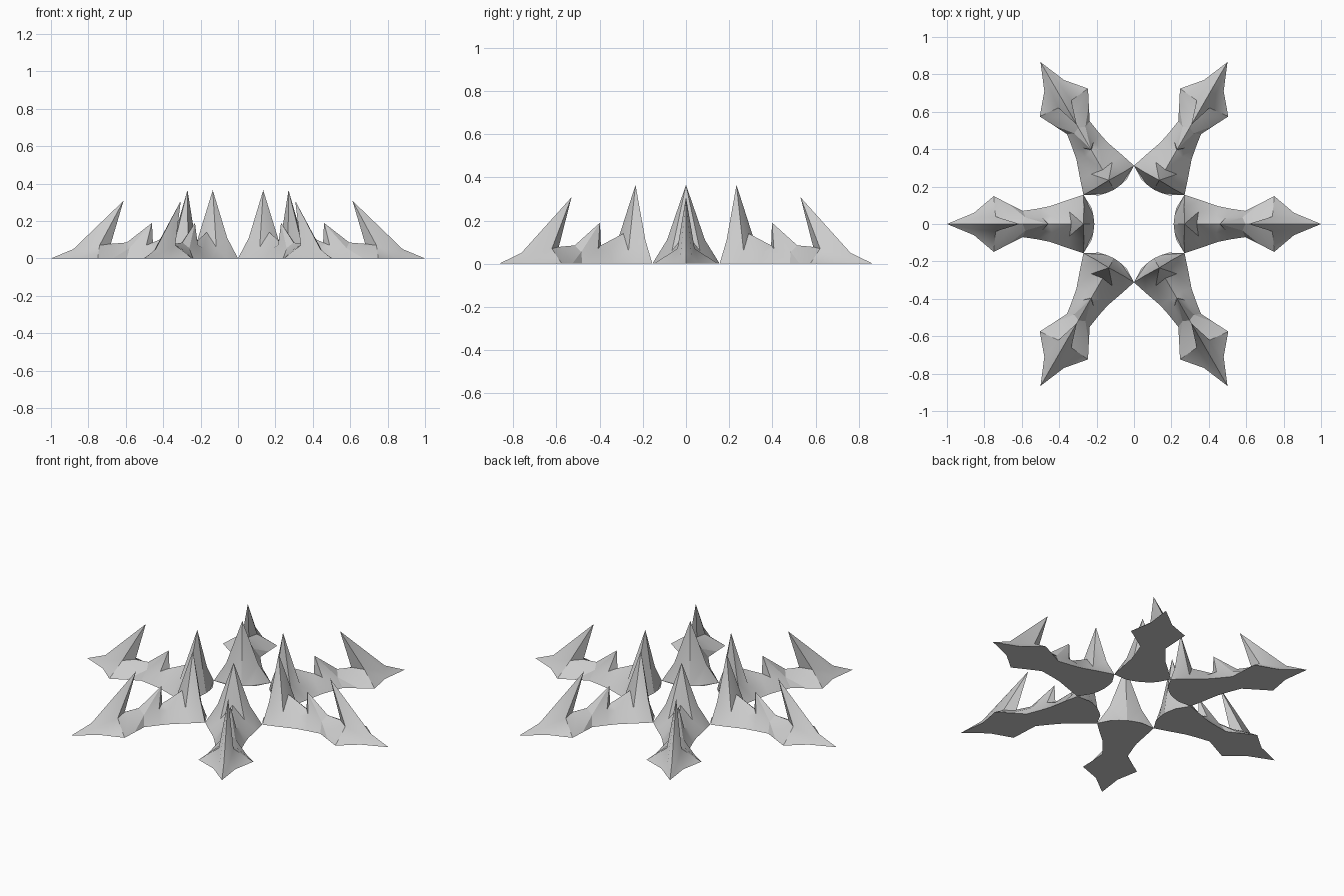
import bpy, bmesh, math

if "Cube" in bpy.data.objects:
    bpy.data.objects.remove(bpy.data.objects["Cube"])

# Stations along one arm: ridge (x, z), flank (x, y, z), base outline (x, y)
STATIONS = [
    ((0.212, 0.00), (0.217, 0.045, 0.0), (0.226, 0.085)),   # inner foot
    ((0.270, 0.365), (0.268, 0.088, 0.11), (0.270, 0.156)),  # tall inner spike
    ((0.335, 0.14), (0.345, 0.065, 0.06), (0.350, 0.130)),
    ((0.455, 0.085), (0.440, 0.045, 0.055), (0.450, 0.095)),  # neck
    ((0.460, 0.19), (0.490, 0.035, 0.07), (0.510, 0.083)),  # small middle spike
    ((0.595, 0.085), (0.580, 0.035, 0.055), (0.595, 0.070)),
    ((0.680, 0.078), (0.675, 0.035, 0.060), (0.670, 0.108)),
    ((0.612, 0.308), (0.740, 0.040, 0.070), (0.750, 0.149)),  # outer hooked spike
    ((0.880, 0.05), (0.865, 0.026, 0.030), (0.855, 0.060)),
]


def build_arm_mesh():
    bm = bmesh.new()
    ridge = [bm.verts.new((x, 0, z)) for (x, z), _, _ in STATIONS]
    tip = bm.verts.new((1, 0, 0))
    rims = {}
    # Both flanks, mirrored across the ridge
    for s in (1, -1):
        mid = [bm.verts.new((x, s * y, z)) for _, (x, y, z), _ in STATIONS]
        rim = [bm.verts.new((x, s * y, 0)) for _, _, (x, y) in STATIONS]
        rims[s] = rim
        for i in range(len(STATIONS) - 1):
            for a, b in ((ridge, mid), (mid, rim)):
                bm.faces.new((a[i], a[i + 1], b[i + 1]))
                bm.faces.new((a[i], b[i + 1], b[i]))
        bm.faces.new((ridge[-1], tip, mid[-1]))
        bm.faces.new((mid[-1], tip, rim[-1]))
        rims[s] = [mid[0]] + rim
    # Flat underside
    bm.faces.new([ridge[0]] + rims[1] + [tip] + rims[-1][::-1])
    bmesh.ops.recalc_face_normals(bm, faces=bm.faces)
    me = bpy.data.meshes.new("snowflake_arm")
    bm.to_mesh(me)
    bm.free()
    return me


# Six identical arms touching corner to corner in a ring
mesh = build_arm_mesh()
for k in range(6):
    arm = bpy.data.objects.new(f"snowflake_arm_{k + 1}", mesh)
    arm.rotation_euler.z = k * math.pi / 3
    bpy.context.collection.objects.link(arm)

bpy.context.view_layer.objects.active = arm
arm.select_set(True)
bpy.ops.object.shade_smooth_by_angle(angle=math.radians(30))
